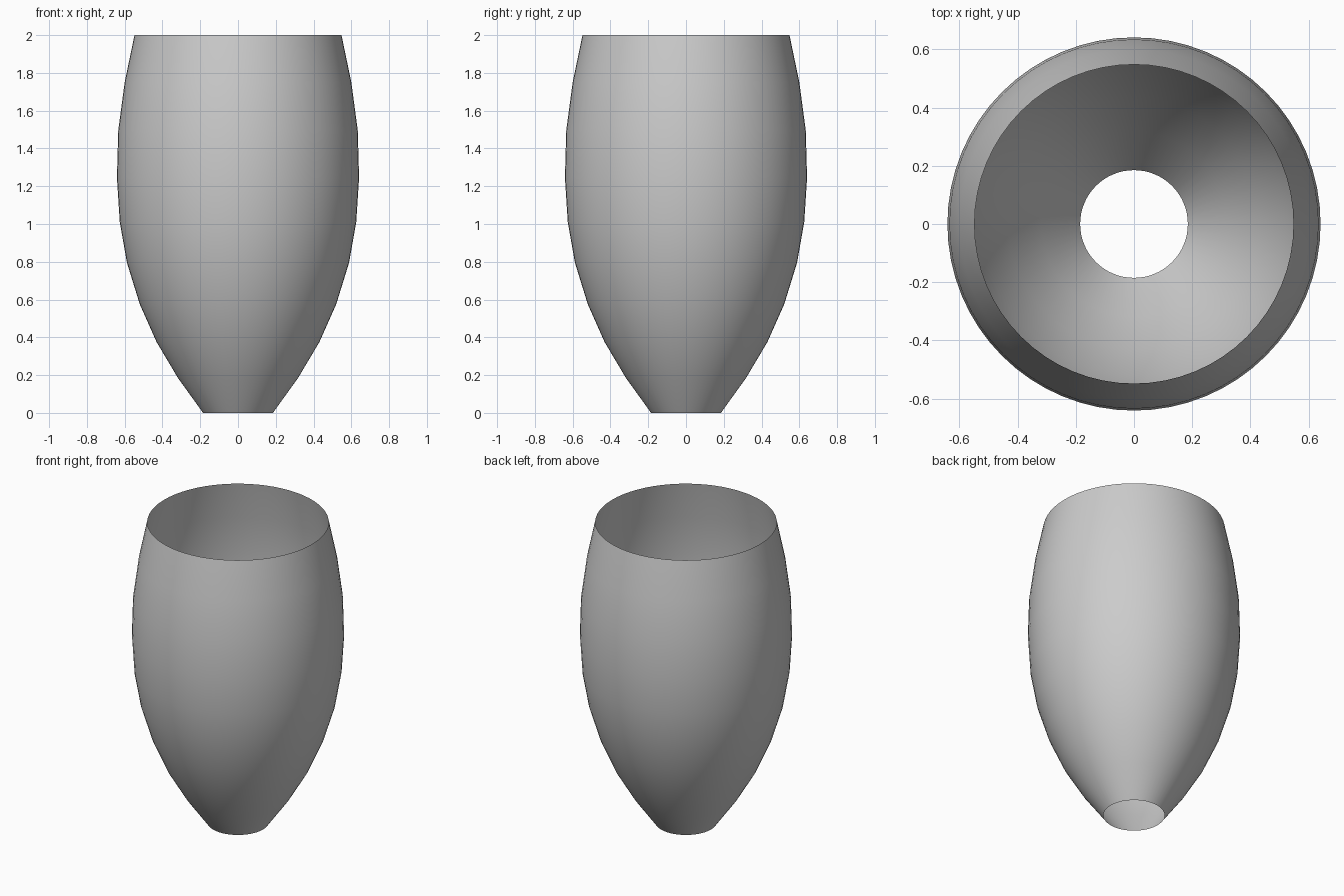
import bpy, bmesh
from math import cos, sin, tau

if "Cube" in bpy.data.objects:
    bpy.data.objects.remove(bpy.data.objects["Cube"])

SEGMENTS = 64
# (radius, height) profile of the thin open shell
PROFILE = [(0.185, 0.0), (0.318, 0.185), (0.431, 0.375), (0.52, 0.575),
           (0.588, 0.795), (0.626, 1.01), (0.641, 1.245), (0.634, 1.495),
           (0.60, 1.75), (0.548, 2.0)]


def lathe(name, profile, segments):
    bm = bmesh.new()
    rings = [[bm.verts.new((r * cos(tau * i / segments), r * sin(tau * i / segments), z))
              for i in range(segments)] for r, z in profile]
    for low, high in zip(rings, rings[1:]):
        for i in range(segments):
            j = (i + 1) % segments
            bm.faces.new((low[i], low[j], high[j], high[i])).smooth = True
    mesh = bpy.data.meshes.new(name)
    bm.to_mesh(mesh)
    bm.free()
    obj = bpy.data.objects.new(name, mesh)
    bpy.context.collection.objects.link(obj)
    return obj


# Vase-like shell, open at top and bottom
lathe("tapered_shell", PROFILE, SEGMENTS)
